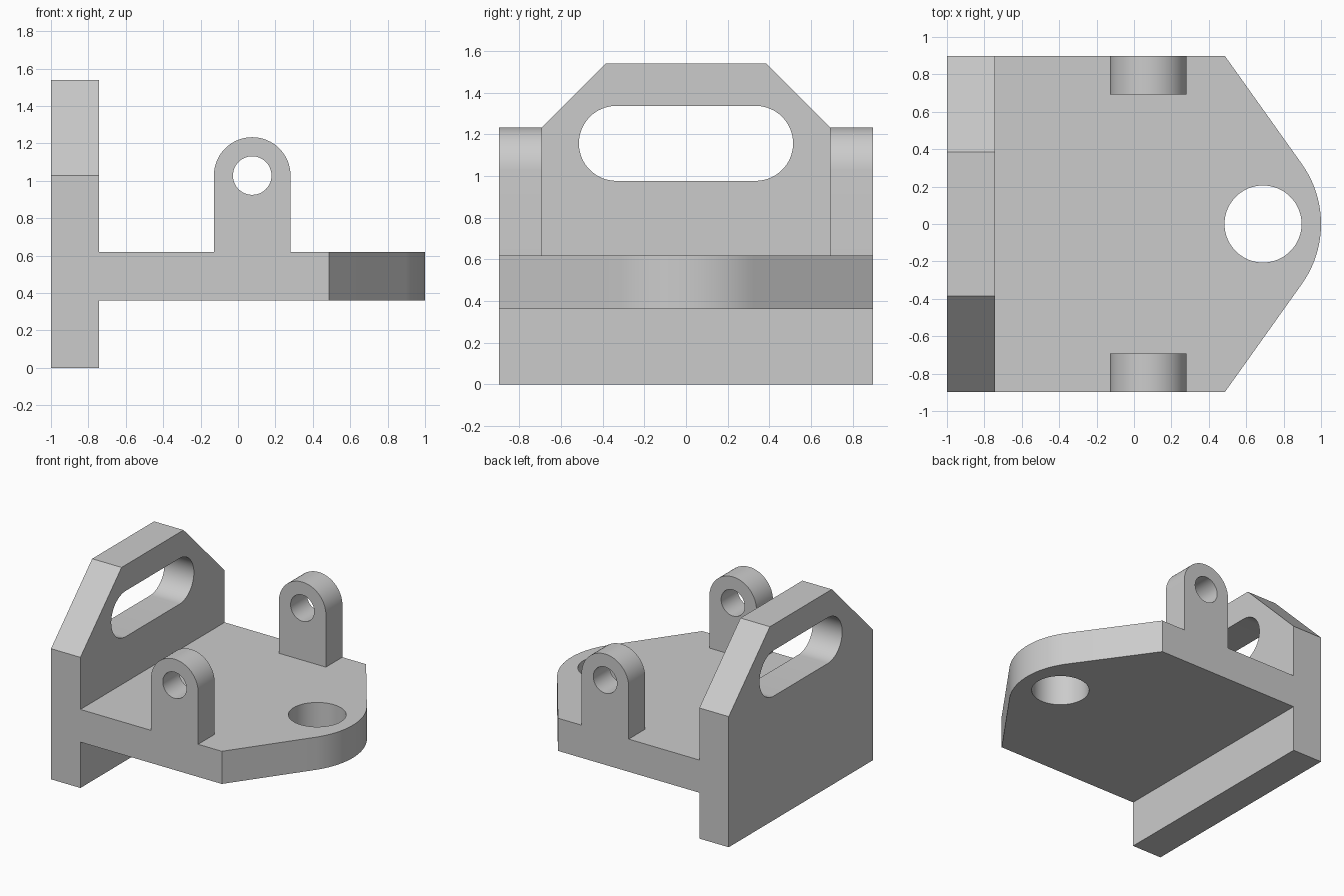
import bpy, bmesh
from math import cos, sin, pi, atan2
from mathutils import Matrix, Vector

default = bpy.data.objects.get("Cube")
if default:
    bpy.data.objects.remove(default, do_unlink=True)

grey = bpy.data.materials.new("plain grey")
grey.use_nodes = True
colour = (0.6, 0.6, 0.6, 1)
grey.diffuse_color = colour
grey.node_tree.nodes["Principled BSDF"].inputs["Base Color"].default_value = colour


def arc(cx, cy, r, start, end, steps):
    """Points on an arc, both ends included."""
    angles = [start + (end - start) * i / steps for i in range(steps + 1)]
    return [(cx + r * cos(a), cy + r * sin(a)) for a in angles]


def circle(cx, cy, r):
    return arc(cx, cy, r, 0, 2 * pi, 64)[:-1]


def extruded(name, loops, u, v, direction, origin):
    """Fill an outline with holes in the u, v plane and give it thickness."""
    u, v, direction = Vector(u), Vector(v), Vector(direction)
    bm = bmesh.new()
    edges = []
    for loop in loops:
        verts = [bm.verts.new(Vector(origin) + u * p + v * q) for p, q in loop]
        edges += [bm.edges.new((a, b)) for a, b in zip(verts, verts[1:] + verts[:1])]
    bmesh.ops.triangle_fill(bm, edges=edges, use_beauty=True)
    grown = bmesh.ops.extrude_face_region(bm, geom=bm.faces[:], use_keep_orig=True)
    moved = [g for g in grown["geom"] if isinstance(g, bmesh.types.BMVert)]
    bmesh.ops.translate(bm, verts=moved, vec=direction)
    bmesh.ops.recalc_face_normals(bm, faces=bm.faces[:])
    mesh = bpy.data.meshes.new(name)
    bm.to_mesh(mesh)
    bm.free()
    mesh.materials.append(grey)
    obj = bpy.data.objects.new(name, mesh)
    bpy.context.collection.objects.link(obj)
    bpy.ops.object.select_all(action="DESELECT")
    obj.select_set(True)
    bpy.context.view_layer.objects.active = obj
    bpy.ops.object.shade_smooth_by_angle(angle=pi / 7)
    return obj


X, Y, Z = (1, 0, 0), (0, 1, 0), (0, 0, 1)
half = 0.897          # half of the overall width
wall_x = -0.744       # inner face of the upright wall
low, high = 0.361, 0.618   # underside and top of the plate

# Horizontal plate with tapered, rounded nose and a large bore
corner = 0.487
nose_c, nose_r = 0.447, 0.553
a = atan2(0.583, 0.812)
outline = [(wall_x, -half), (corner, -half)]
outline += arc(nose_c, 0, nose_r, -a, a, 24)
outline += [(corner, half), (wall_x, half)]
extruded("base_plate", [outline, circle(0.69, 0, 0.206)], X, Y,
         (0, 0, high - low), (0, 0, low))

# Upright wall with chamfered shoulders and a rounded slot
top, shoulder, flat = 1.54, 1.028, 0.385
outline = [(-half, 0), (half, 0), (half, shoulder), (flat, top),
           (-flat, top), (-half, shoulder)]
slot_z, slot_r, slot_y = 1.156, 0.18, 0.334
slot = arc(slot_y, slot_z, slot_r, -pi / 2, pi / 2, 32)
slot += arc(-slot_y, slot_z, slot_r, pi / 2, 3 * pi / 2, 32)
extruded("slotted_wall", [outline, slot], Y, Z, (wall_x + 1, 0, 0), (-1, 0, 0))

# Pair of round-topped lugs with pin holes
lug_x, lug_z, lug_r, lug_depth = 0.076, 1.028, 0.205, 0.205
outline = [(lug_x - lug_r, high), (lug_x + lug_r, high)]
outline += arc(lug_x, lug_z, lug_r, 0, pi, 32)
for name, y in (("front_lug", -half), ("back_lug", half - lug_depth)):
    extruded(name, [outline, circle(lug_x, lug_z, 0.103)], X, Z,
             (0, lug_depth, 0), (0, y, 0))
